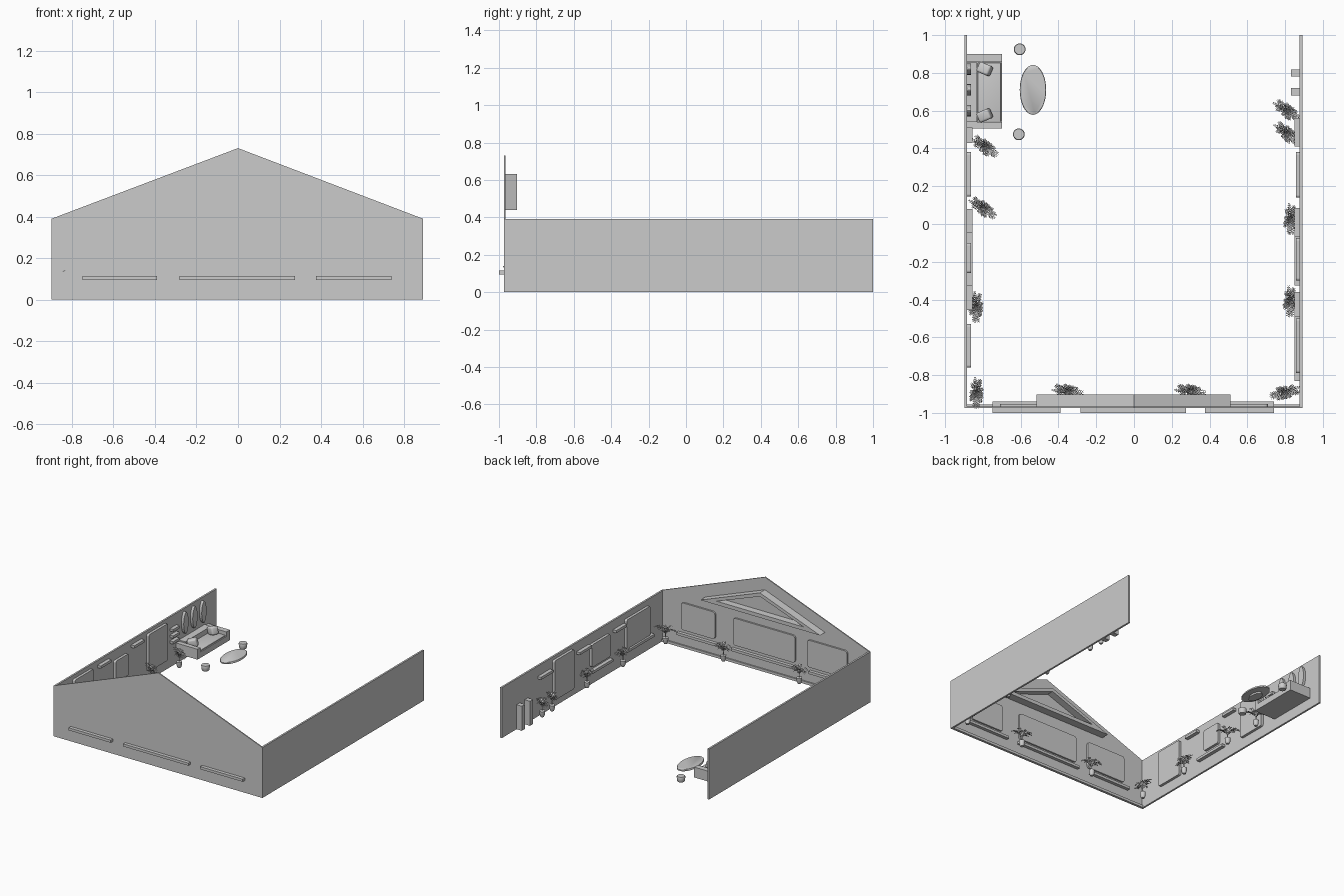
import bpy, bmesh, math, random
from mathutils import Vector, Matrix

if "Cube" in bpy.data.objects:
    bpy.data.objects.remove(bpy.data.objects["Cube"])

random.seed(4)


def finish(name, bm, smooth=False):
    bmesh.ops.recalc_face_normals(bm, faces=bm.faces)
    me = bpy.data.meshes.new(name)
    bm.to_mesh(me)
    bm.free()
    ob = bpy.data.objects.new(name, me)
    bpy.context.collection.objects.link(ob)
    if smooth:
        bpy.ops.object.select_all(action='DESELECT')
        ob.select_set(True)
        bpy.context.view_layer.objects.active = ob
        bpy.ops.object.shade_smooth_by_angle(angle=math.radians(40))
    return ob


def box(name, x, y, z, bevel=0):
    bm = bmesh.new()
    bmesh.ops.create_cube(bm, size=1)
    for v in bm.verts:
        v.co = [r[0] + (c + .5) * (r[1] - r[0]) for c, r in zip(v.co, (x, y, z))]
    if bevel:
        bmesh.ops.bevel(bm, geom=bm.edges[:], offset=bevel, segments=3, profile=.5, affect='EDGES')
    return finish(name, bm, bevel > 0)


# Wall-local mapping: u along the wall, v up, d out from the inner face into the room
WALLS = {
    'left': lambda u, v, d: (-.884 + d, u, v),
    'right': lambda u, v, d: (.877 - d, u, v),
    'front': lambda u, v, d: (u, -.965 + d, v),
}


def prism(name, wall, outline, d0, d1, hole=None):
    bm = bmesh.new()
    rings = []
    for pts in [outline] + ([hole] if hole else []):
        rings.append([[bm.verts.new(WALLS[wall](u, v, d)) for u, v in pts] for d in (d0, d1)])
    for a, b in rings:
        for i in range(len(a)):
            j = (i + 1) % len(a)
            bm.faces.new((a[i], a[j], b[j], b[i]))
    for s in (0, 1):
        if hole:
            a, b = rings[0][s], rings[1][s]
            for i in range(len(a)):
                j = (i + 1) % len(a)
                bm.faces.new((a[i], a[j], b[j], b[i]))
        else:
            bm.faces.new(rings[0][s])
    return finish(name, bm)


def rounded(u0, u1, v0, v1, r=.02, n=4):
    pts = []
    for k, (cu, cv) in enumerate(((u1 - r, v1 - r), (u0 + r, v1 - r), (u0 + r, v0 + r), (u1 - r, v0 + r))):
        for i in range(n + 1):
            a = math.pi / 2 * (k + i / n)
            pts.append((cu + r * math.cos(a), cv + r * math.sin(a)))
    return pts


def rect(u0, u1, v0, v1):
    return [(u0, v0), (u1, v0), (u1, v1), (u0, v1)]


def lathe(name, profile, loc, sx=1, sy=1, n=32):
    bm = bmesh.new()
    rings = [[bm.verts.new((loc[0] + r * sx * math.cos(2 * math.pi * i / n),
                            loc[1] + r * sy * math.sin(2 * math.pi * i / n), z)) for i in range(n)]
             for r, z in profile]
    for a, b in zip(rings, rings[1:]):
        for i in range(n):
            j = (i + 1) % n
            bm.faces.new((a[i], a[j], b[j], b[i]))
    bm.faces.new(rings[0])
    bm.faces.new(rings[-1])
    return finish(name, bm, True)


# Walls: two long sides and a gabled front
box('left_wall', (-.898, -.884), (-.97, 1), (0, .39))
box('right_wall', (.877, .891), (-.97, 1), (0, .39))
prism('gable_wall', 'front', [(-.898, 0), (.891, 0), (.891, .39), (0, .73), (-.898, .39)], -.009, 0)
box('front_skirting', (-.884, .877), (-.965, -.955), (0, .02))

# Gable window panels, rails through the wall, and the triangular trim
for i, (a, b) in enumerate(((-.71, -.37), (-.265, .265), (.42, .71))):
    prism(f'front_panel_{i}', 'front', rounded(a, b, .14, .35), 0, .013)
for i, (a, b) in enumerate(((-.75, -.39), (-.283, .275), (.375, .74))):
    prism(f'front_rail_{i}', 'front', rect(a, b, .095, .115), -.035, .025)
prism('triangle_trim', 'front', [(-.515, .44), (.51, .44), (0, .632)], .005, .062,
      [(-.375, .468), (.37, .468), (0, .604)])
prism('triangle_panel', 'front', [(-.515, .44), (.51, .44), (0, .632)], 0, .008)

# Panels and doors on the side walls (wall, start, end, bottom, top)
for i, (w, a, b, z0, z1) in enumerate((
        ('left', .145, .38, .08, .365), ('left', -.26, -.1, .15, .315), ('left', -.76, -.53, .08, .36),
        ('right', .14, .38, .06, .365), ('right', -.3, -.075, .14, .315), ('right', -.79, -.5, .12, .345))):
    prism(f'{w}_panel_{i}', w, rounded(a, b, z0, z1, .014), 0, .02)

# Small wall lamps and ledges
for i, (w, a, b, z) in enumerate((
        ('left', -.045, .08, .345), ('left', -.455, -.325, .345),
        ('left', .43, .51, .29), ('left', .43, .51, .24), ('left', .43, .51, .195),
        ('right', .41, .56, .30), ('right', -.065, .085, .31), ('right', -.49, -.36, .31),
        ('left', -.325, -.045, .105), ('right', -.325, -.065, .105), ('right', -.83, -.49, .105))):
    prism(f'{w}_ledge_{i}', w, rect(a, b, z - .01, z + .01), 0, .028)

# Pointed boards hung above the sofa
for i, y in enumerate((.6, .71, .82)):
    pts = [(y + .03 * math.sin(t) * abs(math.sin(t)) ** .3, .285 + .085 * math.cos(t))
           for t in [2 * math.pi * k / 24 for k in range(24)]]
    prism(f'hanging_board_{i}', 'left', pts, 0, .02)

# Posts at the back of the right wall
for i, y in enumerate((.7, .8)):
    box(f'post_{i}', (.832, .877), (y - .019, y + .019), (0, .19))

# Sofa
box('sofa_base', (-.884, -.70), (.505, .90), (.08, .125))
box('sofa_back', (-.884, -.83), (.54, .855), (.125, .17))
for i, (a, b) in enumerate(((.505, .54), (.857, .90))):
    box(f'sofa_arm_{i}', (-.884, -.70), (a, b), (.125, .16))
box('sofa_seat', (-.828, -.705), (.542, .855), (.125, .135), .004)
for i, (y, t) in enumerate(((.575, .4), (.82, -.4))):
    ob = box(f'cushion_{i}', (-.035, .035), (-.028, .028), (-.03, .03), .012)
    ob.matrix_world = Matrix.Translation((-.79, y, .162)) @ Matrix.Rotation(t, 4, 'Z') @ Matrix.Rotation(-.3, 4, 'Y')

# Oval table and stools
lathe('oval_table', [(.5, .042), (.45, .058), (1, .064), (1, .074), (.97, .077)], (-.535, .71), .07, .132, 40)
for i, (x, y) in enumerate(((-.61, .475), (-.605, .925))):
    lathe(f'stool_{i}', [(.024, .035), (.027, .04), (.031, .07), (.028, .077)], (x, y))


# One fern: feathered fronds around a short stem, shared by every pot
def fern_mesh():
    bm = bmesh.new()
    for f in range(15):
        a = 2 * math.pi * f / 15 + random.uniform(-.15, .15)
        out = Vector((.045 * math.cos(a), .085 * math.sin(a), 0)) * random.uniform(.75, 1.05)
        rise = random.uniform(.05, .11)
        path = [out * t + Vector((0, 0, .035 + rise * t * (1.7 - 1.15 * t))) for t in [k / 8 for k in range(9)]]
        side = Vector((-out.y, out.x, 0)).normalized()
        for k in range(1, 9):
            p, fwd = path[k], (path[k] - path[k - 1]).normalized()
            bm.faces.new([bm.verts.new(q) for q in
                          (path[k - 1] - side * .001, path[k - 1] + side * .001, p + side * .001, p - side * .001)])
            ln = .016 * math.sin(math.pi * (.2 + .75 * k / 9))
            for s in (-1, 1):
                tip = p + side * s * ln + fwd * .008 + Vector((0, 0, random.uniform(-.004, .004)))
                mid = (p + tip) / 2
                w = fwd * .0045
                bm.faces.new([bm.verts.new(q) for q in (p, mid + w, tip, mid - w)])
    bmesh.ops.create_cone(bm, cap_ends=True, segments=8, radius1=.004, radius2=.003, depth=.05,
                          matrix=Matrix.Translation((0, 0, .025)))
    me = bpy.data.meshes.new('fern')
    bm.to_mesh(me)
    bm.free()
    return me


fern = fern_mesh()
SPOTS = ((-.79, .41, 55), (-.80, .085, 55), (-.835, -.44, 0), (-.833, -.895, 0),
         (-.35, -.885, 80), (.30, -.885, 80), (.80, -.892, -75),
         (.827, -.41, 0), (.83, .025, 0), (.81, .48, 50), (.81, .6, 55))
for i, (x, y, ang) in enumerate(SPOTS):
    ob = bpy.data.objects.new(f'fern_{i}', fern)
    ob.location = (x, y, .07)
    ob.rotation_euler.z = math.radians(ang)
    ob.scale = (.85, .92, .95)
    bpy.context.collection.objects.link(ob)
    lathe(f'plant_pot_{i}', [(.012, .032), (.019, .05), (.021, .078), (.016, .08)], (x, y), n=16)
